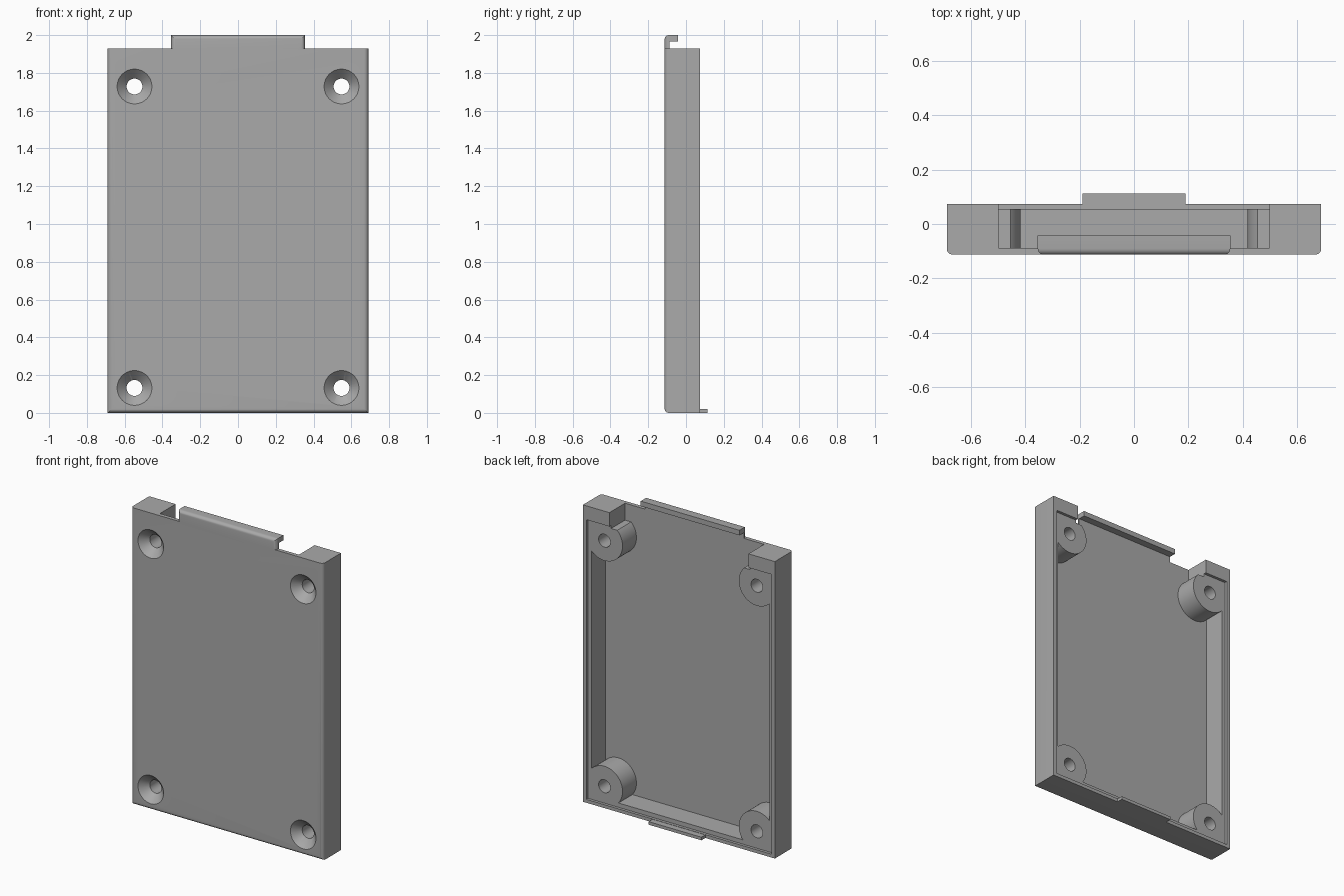
import bpy, bmesh, math
from mathutils import Matrix, Vector

old = bpy.data.objects.get("Cube")
if old:
    bpy.data.objects.remove(old, do_unlink=True)

grey = bpy.data.materials.new("mid grey")
grey.use_nodes = True
colour = (0.4, 0.4, 0.4, 1)
grey.diffuse_color = colour
grey.node_tree.nodes["Principled BSDF"].inputs["Base Color"].default_value = colour

FRONT, FLOOR, SEAT, BACK = -0.113, -0.088, 0.055, 0.073
HALF_W, HEIGHT, TOP = 0.69, 1.93, 2.0
WALL_TOP = 1.82
HOLE_X, HOLE_ZS = 0.548, (0.132, 1.728)


def finish(name, bm):
    mesh = bpy.data.meshes.new(name)
    bmesh.ops.recalc_face_normals(bm, faces=bm.faces)
    bm.to_mesh(mesh)
    bm.free()
    mesh.materials.append(grey)
    ob = bpy.data.objects.new(name, mesh)
    bpy.context.collection.objects.link(ob)
    return ob


def box(name, x, y, z, rounded=None, radius=0.022):
    """Box from (min, max) ranges; edges accepted by rounded() get a fillet."""
    bm = bmesh.new()
    bmesh.ops.create_cube(bm, size=1)
    for v in bm.verts:
        v.co = Vector([r[0] if c < 0 else r[1] for c, r in zip(v.co, (x, y, z))])
    if rounded:
        edges = [e for e in bm.edges if rounded((e.verts[0].co + e.verts[1].co) / 2)]
        bmesh.ops.bevel(bm, geom=edges, offset=radius, segments=6,
                        profile=0.5, affect='EDGES')
    return finish(name, bm)


def cone(name, x, z, y0, y1, r0, r1):
    """Cylinder or cone along y, radius r0 at y0 and r1 at y1."""
    bm = bmesh.new()
    place = Matrix.Translation((x, (y0 + y1) / 2, z)) @ Matrix.Rotation(-math.pi / 2, 4, 'X')
    bmesh.ops.create_cone(bm, cap_ends=True, segments=64, radius1=r0, radius2=r1,
                          depth=y1 - y0, matrix=place)
    return finish(name, bm)


def combine(target, tool, operation):
    bpy.context.view_layer.objects.active = target
    mod = target.modifiers.new(operation.lower(), 'BOOLEAN')
    mod.operation, mod.object, mod.solver = operation, tool, 'EXACT'
    bpy.ops.object.modifier_apply(modifier=mod.name)
    bpy.data.objects.remove(tool, do_unlink=True)


# Tray with rounded front edges on the sides and bottom
cover = box("cover", (-HALF_W, HALF_W), (FRONT, BACK), (0, HEIGHT),
            lambda m: m.y < FRONT + 0.001 and m.z < HEIGHT - 0.01)
combine(cover, box("cavity", (-0.64, 0.64), (FLOOR, 0.3), (0.05, WALL_TOP)), 'DIFFERENCE')
combine(cover, box("rim_recess", (-0.665, 0.665), (SEAT, 0.3), (0.022, WALL_TOP + 0.02)),
        'DIFFERENCE')

# Screw bosses, then the wide opening in the top wall
spots = [(s * HOLE_X, z) for s in (-1, 1) for z in HOLE_ZS]
for x, z in spots:
    combine(cover, cone("boss", x, z, -0.095, SEAT, 0.13, 0.13), 'UNION')
combine(cover, box("top_opening", (-0.5, 0.5), (FLOOR, 0.3), (WALL_TOP, 2.2)), 'DIFFERENCE')

# Countersunk screw holes
for x, z in spots:
    combine(cover, cone("hole", x, z, -0.3, 0.3, 0.042, 0.042), 'DIFFERENCE')
    combine(cover, cone("countersink", x, z, FRONT - 0.01, FRONT + 0.05, 0.102, 0.042),
            'DIFFERENCE')

# Hooked lip at the top
lip = box("top_lip", (-0.355, 0.355), (FRONT, -0.042), (1.91, TOP),
          lambda m: m.y < FRONT + 0.001 and m.z > 1.92)
combine(lip, box("undercut", (-1, 1), (FLOOR, 0.3), (1.8, 1.967)), 'DIFFERENCE')
combine(cover, lip, 'UNION')

# Locating tab at the bottom
combine(cover, box("bottom_tab", (-0.19, 0.19), (0.06, 0.113), (0, 0.02)), 'UNION')

bpy.ops.object.select_all(action='DESELECT')
cover.select_set(True)
bpy.context.view_layer.objects.active = cover
bpy.ops.object.shade_smooth_by_angle(angle=math.radians(30))
